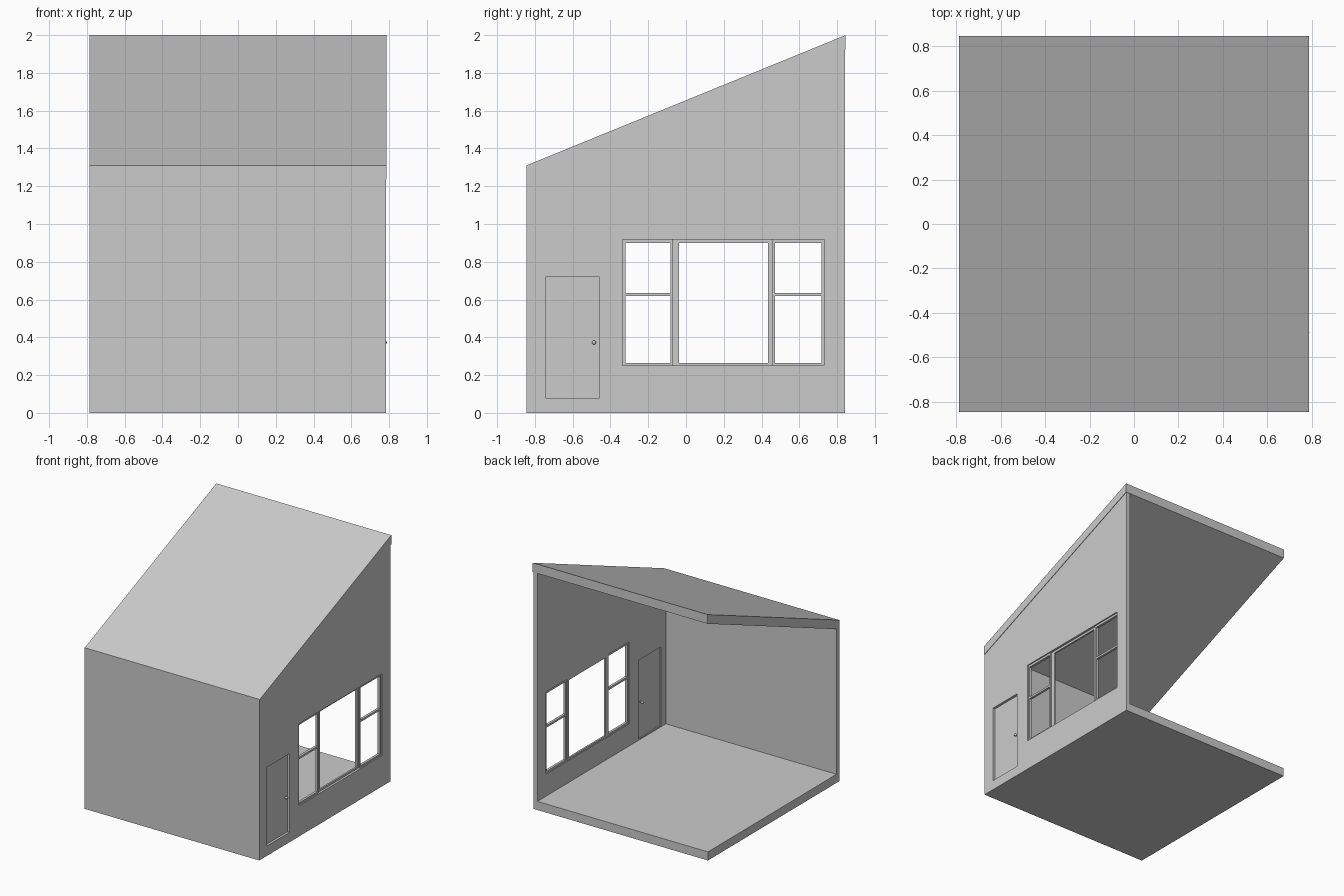
import bpy
from mathutils import Matrix

cube = bpy.data.objects.get("Cube")
if cube:
    bpy.data.objects.remove(cube, do_unlink=True)

grey = bpy.data.materials.new("plain grey")
grey.use_nodes = True
colour = (0.6, 0.6, 0.6, 1)
grey.diffuse_color = colour
grey.node_tree.nodes["Principled BSDF"].inputs["Base Color"].default_value = colour

# Swaps a flat (u, v, depth) drawing into the side plane (y, z, x)
SIDE = Matrix(((0, 0, 1, 0), (1, 0, 0, 0), (0, 1, 0, 0), (0, 0, 0, 1)))


def rect(y0, y1, z0, z1):
    return [(y0, z0), (y1, z0), (y1, z1), (y0, z1)]


def panel(name, x0, x1, outline, *holes):
    """Side profile with holes, extruded from x0 to x1."""
    curve = bpy.data.curves.new(name + " outline", "CURVE")
    curve.dimensions = "2D"
    curve.fill_mode = "BOTH"
    curve.extrude = (x1 - x0) / 2
    for points in (outline, *holes):
        spline = curve.splines.new("POLY")
        spline.points.add(len(points) - 1)
        for p, (y, z) in zip(spline.points, points):
            p.co = (y, z, 0, 1)
        spline.use_cyclic_u = True
    helper = bpy.data.objects.new(name + " helper", curve)
    bpy.context.collection.objects.link(helper)
    bpy.context.view_layer.update()
    graph = bpy.context.evaluated_depsgraph_get()
    mesh = bpy.data.meshes.new_from_object(helper.evaluated_get(graph))
    bpy.data.objects.remove(helper, do_unlink=True)
    bpy.data.curves.remove(curve)
    mesh.transform(Matrix.Translation(((x0 + x1) / 2, 0, 0)) @ SIDE)
    mesh.name = name
    mesh.materials.clear()
    mesh.materials.append(grey)
    mesh.shade_flat()
    obj = bpy.data.objects.new(name, mesh)
    bpy.context.collection.objects.link(obj)
    return obj


LEFT, RIGHT = -0.787, 0.787          # roof width
BACK, FRONT = 0.845, -0.845
WALL = 0.783                         # outer face of the windowed wall
THICK = 0.036
INNER = WALL - THICK
SILL, HEAD = 0.25, 0.917


def soffit(y):
    """Height of the roof underside."""
    return 1.235 + (y - FRONT) * 0.69 / (BACK - FRONT)


# Shell: roof, floor, front wall, side wall; the other two sides are open
panel("roof", LEFT, RIGHT,
      [(FRONT, soffit(FRONT)), (BACK, soffit(BACK)), (BACK, 2), (FRONT, 1.31)])
y_in = FRONT + THICK
panel("floor", LEFT, INNER, rect(y_in, BACK - 0.003, 0, 0.07))
panel("front_wall", LEFT, INNER,
      [(FRONT, 0), (y_in, 0), (y_in, soffit(y_in)), (FRONT, soffit(FRONT))])

door_shape = rect(-0.745, -0.457, 0.08, 0.72)
window_shape = rect(-0.335, 0.73, SILL, HEAD)
y_end = BACK - 0.003
panel("side_wall", INNER, WALL,
      [(FRONT, 0), (y_end, 0), (y_end, soffit(y_end)), (FRONT, soffit(FRONT))],
      door_shape, window_shape)

# Recessed door with a knob on both faces
panel("door", INNER + 0.008, WALL - 0.02, door_shape)
knob_y, knob_z = -0.487, 0.372
panel("knob_spindle", INNER - 0.012, WALL - 0.004,
      rect(knob_y - 0.005, knob_y + 0.005, knob_z - 0.005, knob_z + 0.005))
for name, x in (("outer_knob", WALL - 0.006), ("inner_knob", INNER - 0.014)):
    bpy.ops.mesh.primitive_uv_sphere_add(segments=12, ring_count=8, radius=0.011,
                                         location=(x, knob_y, knob_z))
    knob = bpy.context.object
    knob.name = name
    knob.data.materials.append(grey)
    bpy.ops.object.shade_smooth()

# Two sash windows either side of a fixed centre pane frame
for name, y0, y1 in (("front_sash", -0.335, -0.07), ("back_sash", 0.458, 0.73)):
    a, b = y0 + 0.014, y1 - 0.012
    panel(name, INNER + 0.006, WALL - 0.01, rect(y0, y1, SILL, HEAD),
          rect(a, b, SILL + 0.015, 0.62), rect(a, b, 0.636, HEAD - 0.018))
panel("centre_frame", INNER + 0.004, WALL - 0.018, rect(-0.07, 0.458, SILL, HEAD),
      rect(-0.037, 0.433, SILL + 0.015, HEAD - 0.018))
